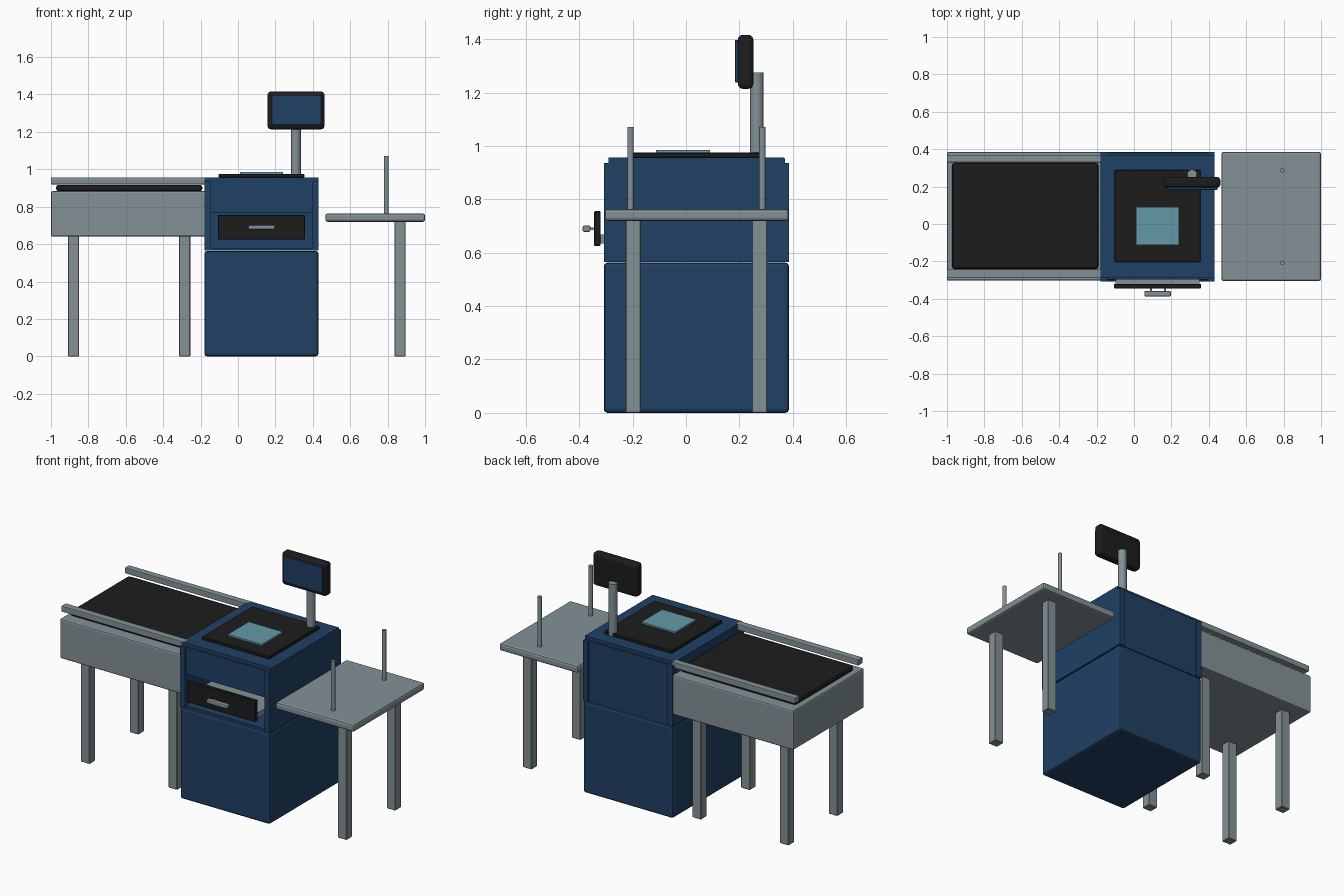
import bpy, bmesh

if "Cube" in bpy.data.objects:
    bpy.data.objects.remove(bpy.data.objects["Cube"])


def material(name, rgb):
    m = bpy.data.materials.new(name)
    m.diffuse_color = (*rgb, 1)
    m.use_nodes = True
    m.node_tree.nodes["Principled BSDF"].inputs["Base Color"].default_value = m.diffuse_color
    return m


BLUE = material("navy blue", (0.014, 0.052, 0.125))
GREY = material("steel grey", (0.23, 0.285, 0.305))
BLACK = material("black rubber", (0.012, 0.012, 0.012))
TEAL = material("scanner glass", (0.13, 0.32, 0.39))


def finish(name, bm, mat):
    me = bpy.data.meshes.new(name)
    bm.to_mesh(me)
    bm.free()
    me.materials.append(mat)
    ob = bpy.data.objects.new(name, me)
    bpy.context.collection.objects.link(ob)
    return ob


def box(name, x, y, z, mat, bevel=0.0, segments=2):
    """Box from (min, max) ranges with optional rounded edges."""
    bm = bmesh.new()
    bmesh.ops.create_cube(bm, size=1)
    for v in bm.verts:
        v.co = [r[0] if c < 0 else r[1] for c, r in zip(v.co, (x, y, z))]
    ob = finish(name, bm, mat)
    if bevel:
        mod = ob.modifiers.new("rounded edges", 'BEVEL')
        mod.width, mod.segments = bevel, segments
    return ob


def rod(name, x, y, z, radius, mat, sides=16):
    """Upright cylinder, smooth around its side."""
    bm = bmesh.new()
    bmesh.ops.create_cone(bm, cap_ends=True, segments=sides, radius1=radius,
                          radius2=radius, depth=z[1] - z[0])
    bmesh.ops.translate(bm, verts=bm.verts, vec=(x, y, (z[0] + z[1]) / 2))
    for f in bm.faces:
        f.smooth = abs(f.normal.z) < 0.5
    for e in bm.edges:
        e.smooth = all(f.smooth for f in e.link_faces)
    return finish(name, bm, mat)


FULL_X, FULL_Y = (-0.18, 0.43), (-0.308, 0.386)

# Lower cabinet
box("lower_cabinet", FULL_X, FULL_Y, (0, 0.563), BLUE, 0.014)

# Hollow housing around the drawer
for side, x in (("left", (-0.18, -0.145)), ("right", (0.395, 0.43))):
    box(f"housing_{side}_panel", x, FULL_Y, (0.565, 0.936), BLUE)
INNER_X = (-0.145, 0.395)
box("housing_back_panel", INNER_X, (0.35, 0.378), (0.565, 0.936), BLUE)
box("housing_floor", INNER_X, (-0.30, 0.35), (0.565, 0.578), BLUE)
box("housing_front_fascia", INNER_X, (-0.298, -0.27), (0.77, 0.936), BLUE)
box("housing_top", FULL_X, (-0.29, 0.366), (0.936, 0.956), BLUE)

# Open cash drawer: front, tray and handle
box("drawer_front", (-0.108, 0.358), (-0.344, -0.32), (0.625, 0.756), BLACK, 0.003, 1)
box("drawer_tray", (-0.10, 0.35), (-0.32, 0.30), (0.635, 0.668), GREY)
box("drawer_handle", (0.055, 0.197), (-0.387, -0.358), (0.678, 0.702), GREY, 0.006)
for x in (0.085, 0.16):
    box("handle_post", (x, x + 0.01), (-0.36, -0.343), (0.685, 0.695), GREY)

# Scanner
box("scanner_plate", (-0.104, 0.355), (-0.203, 0.288), (0.956, 0.975), BLACK, 0.003, 1)
box("scanner_window", (0.01, 0.241), (-0.113, 0.09), (0.975, 0.985), TEAL)

# Display on its pole
rod("display_pole", 0.31, 0.265, (0.956, 1.275), 0.026, GREY)
box("display_case", (0.158, 0.462), (0.194, 0.252), (1.214, 1.416), BLACK, 0.018, 3)
box("display_screen", (0.18, 0.446), (0.183, 0.196), (1.238, 1.397), BLUE, 0.002, 1)

# Conveyor
box("conveyor_body", (-1.0, -0.172), (-0.303, 0.386), (0.64, 0.883), GREY, 0.009)
box("conveyor_belt", (-0.972, -0.191), (-0.24, 0.326), (0.883, 0.917), BLACK, 0.012)
for side, y in (("front", (-0.287, -0.243)), ("back", (0.329, 0.37))):
    box(f"conveyor_{side}_rail", (-1.0, -0.165), y, (0.92, 0.956), GREY, 0.004)

# Bagging table with bag rods
box("bagging_table", (0.467, 1.0), (-0.305, 0.386), (0.719, 0.764), GREY, 0.012)
for y in (-0.208, 0.286):
    rod("bag_rod", 0.793, y, (0.76, 1.07), 0.012, GREY)

# Square legs of conveyor and table
for x, top in ((-0.91, 0.645), (-0.315, 0.645), (0.836, 0.725)):
    for y in (-0.226, 0.247):
        box("leg", (x, x + 0.06), (y, y + 0.057), (0, top), GREY, 0.003, 1)
